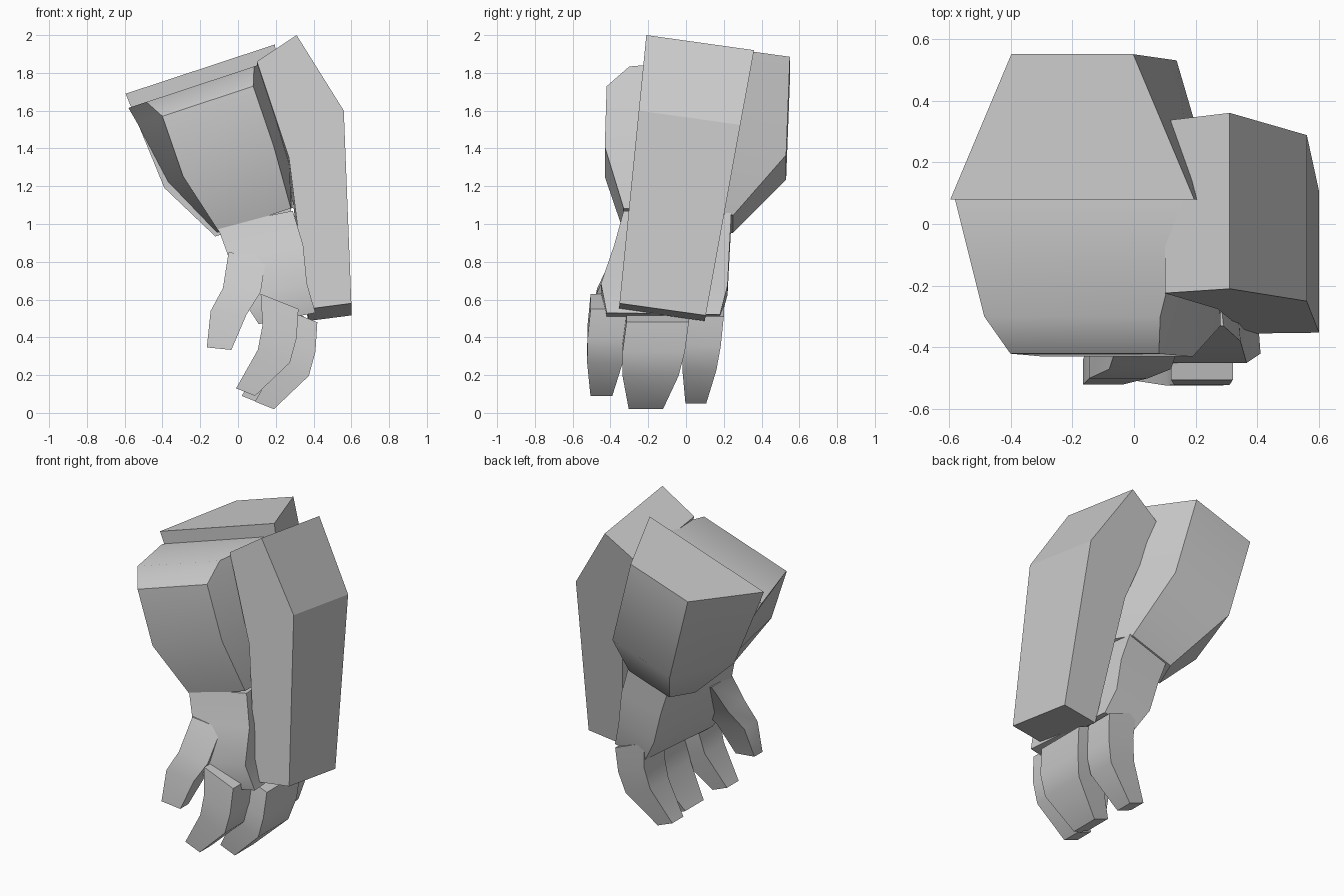
import bpy
import bmesh
import math

default_cube = bpy.data.objects.get("Cube")
if default_cube:
    bpy.data.objects.remove(default_cube, do_unlink=True)

tone = (.6, .6, .6, 1)
grey = bpy.data.materials.new("plain grey")
grey.use_nodes = True
grey.diffuse_color = tone
grey.node_tree.nodes["Principled BSDF"].inputs["Base Color"].default_value = tone


def section(x, z, width, near, far, taper, slope):
    """Cross-section with a near edge, and a far edge scaled by taper."""
    half = width / 2
    offsets = [(-half, near), (half, near), (half * taper, far), (-half * taper, far)]
    return [(x + dx, y, z + dx * slope) for dx, y in offsets]


def loft(name, rings, smooth=True):
    """Join rings of equal point count into a closed solid."""
    bm = bmesh.new()
    loops = [[bm.verts.new(point) for point in ring] for ring in rings]
    for upper, lower in zip(loops, loops[1:]):
        for i in range(len(upper)):
            bm.faces.new((upper[i - 1], upper[i], lower[i], lower[i - 1]))
    bm.faces.new(loops[0])
    bm.faces.new(loops[-1])
    bmesh.ops.recalc_face_normals(bm, faces=bm.faces)
    mesh = bpy.data.meshes.new(name)
    bm.to_mesh(mesh)
    bm.free()
    mesh.materials.append(grey)
    part = bpy.data.objects.new(name, mesh)
    bpy.context.collection.objects.link(part)
    if smooth:
        bpy.ops.object.select_all(action='DESELECT')
        part.select_set(True)
        bpy.context.view_layer.objects.active = part
        bpy.ops.object.shade_smooth_by_angle(angle=math.radians(40))


def forearm_half(name, stations):
    """Half of the forearm, from the shared middle seam out to the far edge."""
    seam = .08
    loft(name, [section(x, z, width, seam, far, taper, slope=.33)
                for x, z, width, far, taper in stations])


# Forearm: chamfered front half, and a back half that stands a step higher
forearm_half("forearm_front", [
    (-.2, 1.74, .76, -.3, .75),
    (-.16, 1.65, .74, -.42, .65),
    (-.05, 1.33, .64, -.43, .75),
    (.09, 1.02, .4, -.33, .95)])
forearm_half("forearm_back", [
    (-.2, 1.82, .79, .55, .5),
    (-.06, 1.3, .66, .53, .6),
    (.08, 1, .4, .25, .7)])

# Palm: narrow at the back, leaning forward toward the knuckles
loft("palm", [section(x, z, width, near, far, taper=.7, slope=.2)
              for x, z, width, near, far in [
                  (.09, 1.03, .4, -.33, .24),
                  (.15, .85, .39, -.38, .23),
                  (.19, .65, .35, -.45, .22),
                  (.26, .5, .3, -.42, .18)]])

# Thumb: a flat digit set across the front of the palm
loft("thumb", [section(x, z, width, near, near + depth, taper=1, slope=-.1)
               for x, z, width, near, depth in [
                   (.05, .84, .2, -.38, .2),
                   (.02, .65, .2, -.47, .17),
                   (-.05, .53, .19, -.5, .13),
                   (-.1, .34, .13, -.52, .08)]])

# Fingers: one curl shared by all three, as drop, inward curl, width and depth scale
curl = [(0, 0, .2, 1), (.16, 0, .18, 1), (.29, .03, .17, .9), (.48, .18, .1, .55)]


def finger(name, x, z, y, depth, lean):
    rings = []
    for drop, inward, width, scale in curl:
        middle = y - lean * drop
        reach = depth * scale / 2
        rings.append(section(x - inward, z - drop, width, middle - reach,
                             middle + reach, taper=1, slope=-.4))
    loft(name, rings)


finger("front_finger", x=.22, z=.59, y=-.4, depth=.21, lean=.1)
finger("middle_finger", x=.32, z=.52, y=-.15, depth=.33, lean=.13)
finger("back_finger", x=.25, z=.55, y=.1, depth=.2, lean=.1)

# Arm plate: one outline on both sides, drawn in and shifted forward lower down
outline = [(.31, 2), (.56, 1.6), (.6, .58), (.37, .55), (.27, 1.35), (.1, 1.86)]
front_side, back_side = [], []
for x, z in outline:
    below = 2 - z
    front_y = -.21 - .1 * below
    back_y = .36 - .18 * below
    front_side.append((x, front_y, z))
    back_side.append((x, back_y, z - .14 * (back_y - front_y)))
loft("arm_plate", [front_side, back_side], smooth=False)
